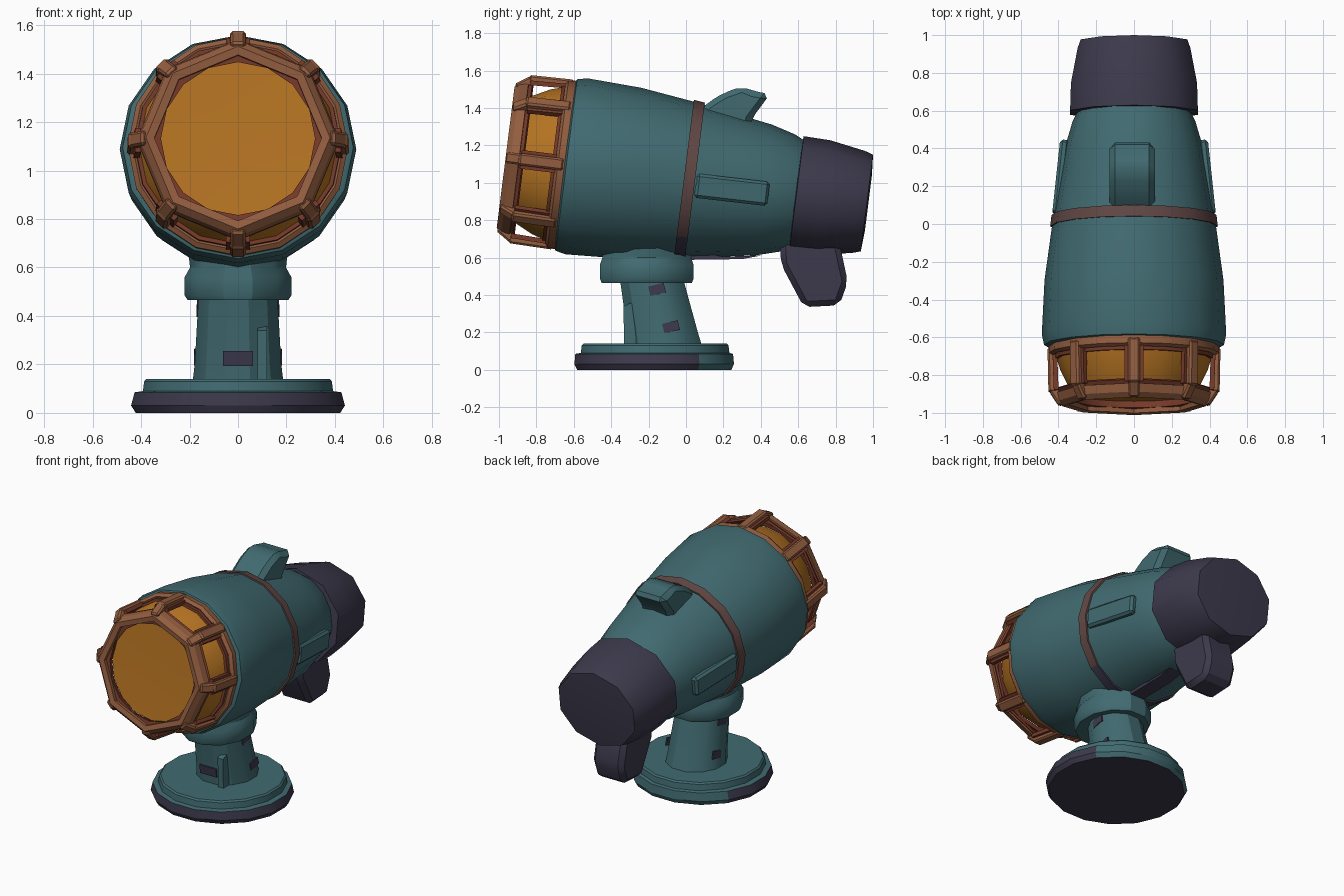
import bpy, bmesh, math
from mathutils import Matrix, Vector

if "Cube" in bpy.data.objects:
    bpy.data.objects.remove(bpy.data.objects["Cube"])


def material(name, r, g, b):
    m = bpy.data.materials.new(name)
    m.diffuse_color = (r, g, b, 1)
    m.use_nodes = True
    m.node_tree.nodes["Principled BSDF"].inputs["Base Color"].default_value = m.diffuse_color
    return m


TEAL = material("teal paint", .052, .145, .163)
DARK = material("dark purple", .046, .041, .072)
COPPER = material("copper", .290, .110, .050)
RUST = material("rust", .180, .042, .022)
AMBER = material("amber glass", .46, .172, .016)
BELT = material("brown belt", .120, .064, .060)

# Barrel frame: local z runs along the tilted barrel, from front to back
BARREL = Matrix.Translation((0, 0, 1.014)) @ Matrix.Rotation(math.radians(-97.2), 4, 'X')
WORLD = Matrix.Identity(4)


def finish(name, bm, mats, frame=WORLD, rule=None, angle=30, bevel=0):
    bm.transform(frame)
    bmesh.ops.recalc_face_normals(bm, faces=bm.faces)
    if bevel:
        bmesh.ops.bevel(bm, geom=list(bm.edges), offset=bevel, segments=1, affect='EDGES')
    if rule:
        for f in bm.faces:
            f.material_index = rule(f.calc_center_median())
    me = bpy.data.meshes.new(name)
    bm.to_mesh(me)
    bm.free()
    ob = bpy.data.objects.new(name, me)
    bpy.context.collection.objects.link(ob)
    for m in mats:
        me.materials.append(m)
    bpy.ops.object.select_all(action='DESELECT')
    ob.select_set(True)
    bpy.context.view_layer.objects.active = ob
    bpy.ops.object.shade_smooth_by_angle(angle=math.radians(angle))
    return ob


def loft(name, rings, sides, mats, frame=WORLD, closed=False, phase=0.0, **kw):
    """Rings are (height, centre_y, radius_x, radius_y)."""
    bm = bmesh.new()
    loops = []
    for z, cy, rx, ry in rings:
        loops.append([bm.verts.new((rx * math.cos(a), cy + ry * math.sin(a), z))
                      for a in [(i + phase) * math.tau / sides for i in range(sides)]])
    pairs = list(zip(loops, loops[1:]))
    if closed:
        pairs.append((loops[-1], loops[0]))
    else:
        bm.faces.new(loops[0])
        bm.faces.new(loops[-1])
    for a, b in pairs:
        for i in range(sides):
            j = (i + 1) % sides
            bm.faces.new((a[i], a[j], b[j], b[i]))
    return finish(name, bm, mats, frame, **kw)


def turned(profile, sx=1.0):
    return [(s, 0, r * sx, r) for s, r in profile]


def bar(bm, p, q, out, w, d):
    """Box from p to q, w wide and d deep along the outward direction."""
    p, q = Vector(p), Vector(q)
    z = q - p
    side = Vector(out).cross(z).normalized()
    o = z.cross(side).normalized()
    m = Matrix((side * w, o * d, z)).transposed().to_4x4()
    m.translation = (p + q) / 2
    bmesh.ops.create_cube(bm, size=1, matrix=m)


def prism(name, pts, x0, x1, mat, bevel=0):
    """Side outline of (y, z) points, extruded along x."""
    bm = bmesh.new()
    f = bm.faces.new([bm.verts.new((x0, y, z)) for y, z in pts])
    ext = bmesh.ops.extrude_face_region(bm, geom=[f])
    bmesh.ops.translate(bm, vec=(x1 - x0, 0, 0),
                        verts=[v for v in ext['geom'] if isinstance(v, bmesh.types.BMVert)])
    return finish(name, bm, [mat], bevel=bevel)


# Barrel
loft("barrel", turned([(-.655, .44), (-.645, .462), (-.59, .474), (-.3, .46), (.03, .416),
                       (.25, .38), (.42, .352), (.55, .315), (.62, .28)], 1.03),
     16, [TEAL], BARREL)
# Belt, dark on the underside
loft("belt", turned([(-.012, .412), (-.012, .431), (.048, .424), (.048, .402)], 1.03),
     16, [BELT, DARK], BARREL, closed=True, rule=lambda c: int(c.z < .74))
# Rear cap and its grip
loft("rear_cap", turned([(.59, .25), (.595, .312), (.74, .308), (.93, .275), (.975, .26), (.983, .15)], 1.14),
     10, [DARK], BARREL, phase=.5, angle=45)
prism("rear_grip", [(.5, .68), (.51, .56), (.63, .335), (.82, .345), (.865, .47), (.82, .68), (.66, .76)],
      -.115, .115, DARK, bevel=.03)
# Top spout and lower blade
prism("top_spout", [(.05, 1.37), (.12, 1.43), (.2, 1.48), (.3, 1.515), (.36, 1.49), (.45, 1.475),
                    (.35, 1.34), (.33, 1.27), (.1, 1.27)], -.13, .11, TEAL, bevel=.03)
prism("lower_blade", [(-.08, .585), (.02, .588), (.3, .592), (.41, .612), (.2, .605), (-.06, .65)],
      -.05, .05, DARK)
# Raised side panels
bm = bmesh.new()
for sx in (-1, 1):
    bar(bm, (sx * .408, .05, .985), (sx * .366, .44, .94), (sx, 0, 0), .13, .05)
finish("side_panels", bm, [TEAL], bevel=.015)

# Lens
loft("lens", turned([(-.64, .43), (-.70, .415), (-.78, .39), (-.87, .345), (-.905, .325), (-.90, .15)]),
     16, [AMBER], BARREL)
# Lens cage: rear band, front octagon and eight bent struts
loft("cage_rear_band", turned([(-.635, .452), (-.69, .455), (-.705, .435), (-.69, .405), (-.635, .405)]),
     16, [COPPER], BARREL, closed=True)
loft("cage_rear_liner", turned([(-.65, .43), (-.722, .425), (-.722, .40), (-.65, .40)]),
     16, [RUST], BARREL, closed=True)
loft("cage_front_ring", turned([(-.90, .418), (-.945, .408), (-.972, .38), (-.965, .345),
                                (-.93, .345), (-.895, .385)]),
     8, [COPPER], BARREL, closed=True)
loft("cage_front_liner", turned([(-.945, .355), (-.94, .318), (-.90, .33), (-.90, .36)]),
     16, [RUST], BARREL, closed=True)
loft("cage_side_liner", turned([(-.92, .39), (-.88, .418), (-.872, .405), (-.91, .37)]),
     8, [RUST], BARREL, closed=True)
copper, rust = bmesh.new(), bmesh.new()
for k in range(8):
    a = k * math.tau / 8
    out = Vector((math.cos(a), math.sin(a), 0))

    def at(r, s):
        return out * r + Vector((0, 0, s))
    bar(copper, at(.433, -.66), at(.428, -.90), out, .065, .05)
    bar(copper, at(.428, -.88), at(.375, -.96), out, .06, .05)
    bar(rust, at(.42, -.66), at(.412, -.89), out, .10, .025)
finish("cage_struts", copper, [COPPER], BARREL, bevel=.01)
finish("cage_strut_liners", rust, [RUST], BARREL)

# Collar and leaning stem
loft("collar", [(.465, -.21, .215, .25), (.485, -.21, .228, .258), (.56, -.21, .228, .26),
                (.60, -.21, .205, .245), (.69, -.21, .215, .255)], 12, [TEAL], phase=.5)
loft("stem", [(.12, -.11, .195, .205), (.2, -.125, .185, .195), (.49, -.185, .168, .175)],
     12, [TEAL], phase=.5)
# Dark inspection plates on the stem
bm = bmesh.new()
for sx in (-1, 1):
    for y, z, r in ((-.155, .43, .167), (-.08, .23, .178)):
        bar(bm, (sx * r, y + .006, z - .025), (sx * (r - .002), y - .006, z + .025), (sx, 0, 0), .085, .009)
bar(bm, (0, -.317, .195), (0, -.325, .255), (0, -1, 0), .125, .009)
finish("stem_plates", bm, [DARK])
# Front gusset at the foot of the stem
prism("stem_gusset", [(-.33, .13), (-.24, .13), (-.24, .38), (-.335, .34)], .08, .12, TEAL)

# Base disc with dark front rim and underside
loft("base", [(0, -.17, .43, .42), (.03, -.17, .45, .435), (.085, -.17, .435, .43),
              (.09, -.165, .40, .405), (.13, -.165, .395, .40), (.14, -.165, .385, .39)],
     16, [TEAL, DARK], phase=.5,
     rule=lambda c: int(c.z < .01 or (c.z < .087 and c.y < .1)))
